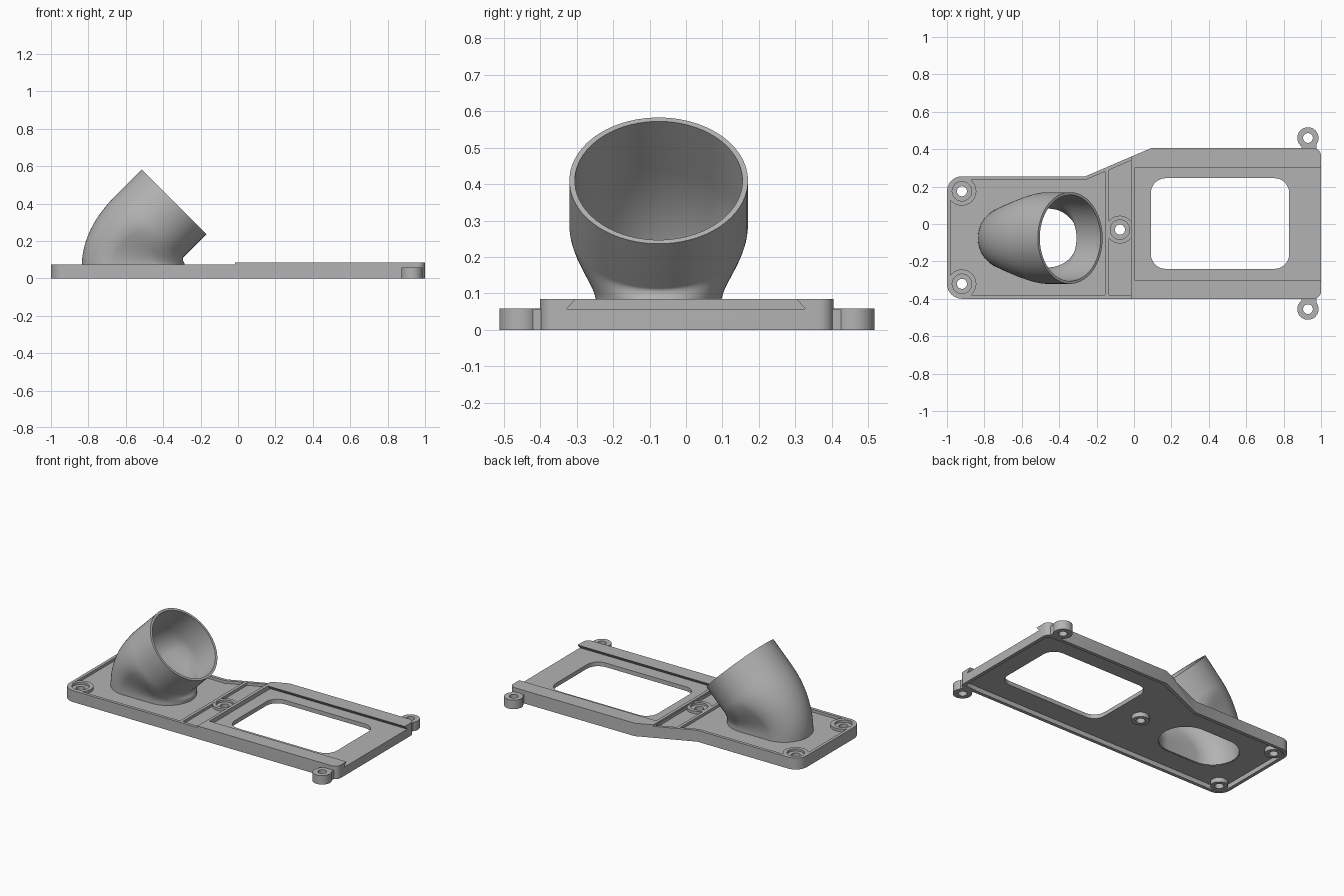
import bpy, bmesh, math
from mathutils import Vector

cube = bpy.data.objects.get("Cube")
if cube:
    bpy.data.objects.remove(cube, do_unlink=True)

grey = bpy.data.materials.new("plain grey")
grey.use_nodes = True
GREY = (0.45, 0.45, 0.45, 1)
grey.diffuse_color = GREY
grey.node_tree.nodes["Principled BSDF"].inputs["Base Color"].default_value = GREY


def finish(name, bm):
    bmesh.ops.recalc_face_normals(bm, faces=bm.faces)
    mesh = bpy.data.meshes.new(name)
    bm.to_mesh(mesh)
    bm.free()
    mesh.materials.append(grey)
    obj = bpy.data.objects.new(name, mesh)
    bpy.context.collection.objects.link(obj)
    return obj


def rounded(points, steps=8):
    """Polygon from (x, y, radius) corners, each corner filleted."""
    out = []
    for i, (x, y, r) in enumerate(points):
        p = Vector((x, y))
        if r == 0:
            out.append(p)
            continue
        a = (Vector(points[i - 1][:2]) - p).normalized()
        b = (Vector(points[(i + 1) % len(points)][:2]) - p).normalized()
        half = a.angle(b) / 2
        centre = p + (a + b).normalized() * r / math.sin(half)
        start = p + a * r / math.tan(half) - centre
        end = p + b * r / math.tan(half) - centre
        sweep = start.angle_signed(end)
        for k in range(steps + 1):
            t = -sweep * k / steps
            c, s = math.cos(t), math.sin(t)
            out.append(centre + Vector((start.x * c - start.y * s, start.x * s + start.y * c)))
    return out


def circle(x, y, r, n=40):
    return [Vector((x + r * math.cos(math.tau * i / n), y + r * math.sin(math.tau * i / n)))
            for i in range(n)]


def prism(name, outline, z0, z1):
    bm = bmesh.new()
    low = [bm.verts.new((p[0], p[1], z0)) for p in outline]
    high = [bm.verts.new((p[0], p[1], z1)) for p in outline]
    bm.faces.new(low)
    bm.faces.new(high)
    n = len(low)
    for i in range(n):
        j = (i + 1) % n
        bm.faces.new((low[i], low[j], high[j], high[i]))
    return finish(name, bm)


def combine(target, tool, operation):
    """Apply one boolean and discard the tool."""
    tool.hide_render = True
    mod = target.modifiers.new("shape", 'BOOLEAN')
    mod.operation = operation
    mod.solver = 'EXACT'
    mod.object = tool
    bpy.context.view_layer.objects.active = target
    bpy.ops.object.modifier_apply(modifier=mod.name)
    bpy.data.objects.remove(tool, do_unlink=True)


def cut(target, outline, z0, z1):
    combine(target, prism("cutter", outline, z0, z1), 'DIFFERENCE')


def add(target, outline, z0, z1):
    combine(target, prism("addition", outline, z0, z1), 'UNION')


def box(x0, x1, y0, y1, r=0):
    return rounded([(x0, y0, r), (x1, y0, r), (x1, y1, r), (x0, y1, r)])


def smooth(obj):
    bpy.ops.object.select_all(action='DESELECT')
    obj.select_set(True)
    bpy.context.view_layer.objects.active = obj
    bpy.ops.object.shade_smooth_by_angle(angle=math.radians(30))


FLOOR, LOW, HIGH, UNDER = 0.057, 0.075, 0.085, 0.03
MID_Y = -0.075

# Base plate with a lower left half
plate = prism("base_plate", rounded([
    (-1, -0.4, 0.08), (1, -0.4, 0.04), (1, 0.405, 0.04),
    (0.09, 0.405, 0), (-0.26, 0.255, 0), (-1, 0.255, 0.08)]), 0, HIGH)
cut(plate, box(-1.2, -0.015, -0.6, 0.6), LOW, 0.2)

# Hollow underside leaving a rim
cut(plate, rounded([
    (-0.978, -0.378, 0.06), (0.978, -0.378, 0.03), (0.978, 0.383, 0.03),
    (0.095, 0.383, 0), (-0.255, 0.233, 0), (-0.978, 0.233, 0.06)]), -0.1, UNDER)

# Two shallow trays on the upper left
cut(plate, rounded([(-0.98, -0.38, 0.06), (-0.155, -0.38, 0), (-0.155, 0.28, 0),
                    (-0.26, 0.235, 0), (-0.98, 0.235, 0.06)]), FLOOR, 0.2)
cut(plate, [(-0.135, -0.38), (-0.017, -0.38), (-0.017, 0.339), (-0.135, 0.288)], FLOOR, 0.2)

# Dovetail slot between the two rails, open at the right end
bm = bmesh.new()
section = [(-0.328, FLOOR), (0.328, FLOOR), (0.298, 0.09), (-0.298, 0.09)]
ends = [[bm.verts.new((x, y, z)) for y, z in section] for x in (0.005, 1.1)]
bm.faces.new(ends[0])
bm.faces.new(ends[1])
for i in range(4):
    j = (i + 1) % 4
    bm.faces.new((ends[0][i], ends[0][j], ends[1][j], ends[1][i]))
combine(plate, finish("slot_cutter", bm), 'DIFFERENCE')

# Rectangular window
cut(plate, box(0.09, 0.83, -0.24, 0.245, 0.08), -0.1, 0.2)

# Screw ears at the right end
for side, y in ((1, 0.46), (-1, -0.455)):
    neck = box(0.895, 0.975, min(y, y - side * 0.08), max(y, y - side * 0.08))
    add(plate, neck, 0, FLOOR + 0.001)
    add(plate, circle(0.93, y, 0.057), 0, FLOOR + 0.002)
    cut(plate, circle(0.93, y, 0.026), -0.1, 0.2)

# Screw bosses with counterbores on the left half
for x, y in ((-0.92, 0.175), (-0.92, -0.32), (-0.075, -0.03)):
    add(plate, circle(x, y, 0.052), 0.001, 0.05)
    add(plate, circle(x, y, 0.077 if x < -0.5 else 0.0745), 0.04, LOW - 0.001)
    cut(plate, circle(x, y, 0.052), 0.06, 0.2)
    cut(plate, circle(x, y, 0.027), -0.1, 0.2)


# Oval ring: a half circle at each end joined by a straight part
def oval(radius, straight, n=64):
    pts = []
    for i in range(n):
        a = math.tau * (i + 0.5) / n
        c = math.cos(a)
        pts.append((radius * c + math.copysign(straight, c), radius * math.sin(a)))
    return pts


WALL, BASE_R, BASE_S, END_R = 0.015, 0.172, 0.103, 0.245
BASE_X = -0.56
cut(plate, [(BASE_X + u, MID_Y + v) for u, v in oval(BASE_R - WALL / 2, BASE_S)], -0.1, 0.2)
smooth(plate)

# Elbow duct: oval at the plate, bending to a round mouth tilted by 45 degrees
PIVOT = Vector((-0.25, 0, LOW))
STEPS = 14


def ring(bm, t, lift, inset):
    angle = math.radians(45) * t
    ease = t * t * (3 - 2 * t)
    radius = BASE_R + (END_R - BASE_R) * ease - inset
    straight = BASE_S * (1 - ease)
    reach = 0.31 - 0.009 * t
    out = Vector((-math.cos(angle), 0, math.sin(angle)))
    along = Vector((math.sin(angle), 0, math.cos(angle)))
    centre = PIVOT + out * reach + along * lift
    return [bm.verts.new(centre - out * u + Vector((0, MID_Y + v, 0)))
            for u, v in oval(radius, straight)]


bm = bmesh.new()
stations = [(0, UNDER + 0.002 - LOW)] + [(k / STEPS, 0) for k in range(STEPS + 1)] + [(1, 0.172)]
loops = [ring(bm, t, lift, 0) for t, lift in stations]
loops += [ring(bm, t, lift, WALL) for t, lift in reversed(stations)]
for a, b in zip(loops, loops[1:] + loops[:1]):
    for i in range(len(a)):
        j = (i + 1) % len(a)
        bm.faces.new((a[i], a[j], b[j], b[i]))
smooth(finish("elbow_duct", bm))
